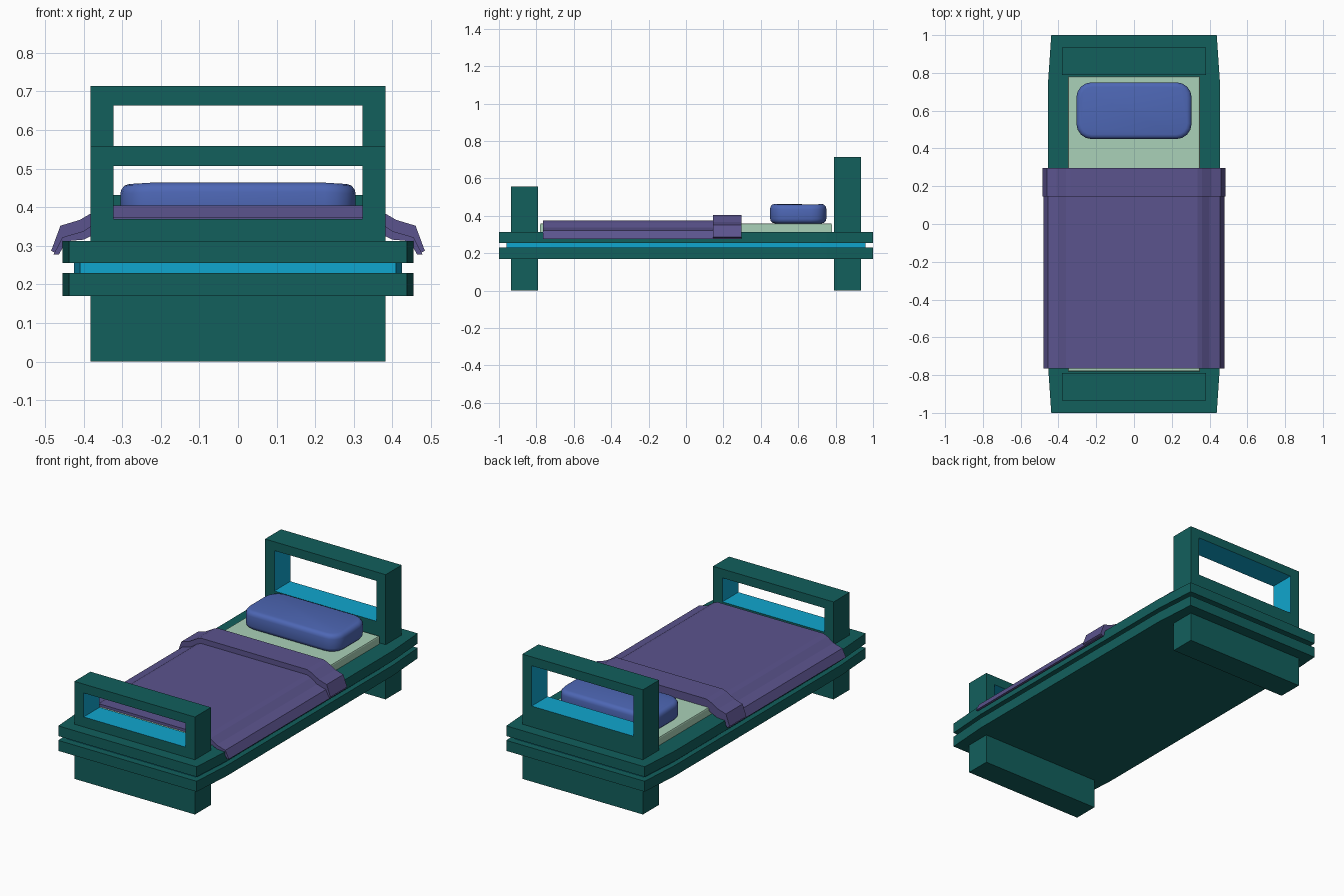
import bpy, bmesh, math

if "Cube" in bpy.data.objects:
    bpy.data.objects.remove(bpy.data.objects["Cube"])


def material(name, rgb):
    m = bpy.data.materials.new(name)
    m.diffuse_color = (*rgb, 1)
    m.use_nodes = True
    m.node_tree.nodes["Principled BSDF"].inputs["Base Color"].default_value = m.diffuse_color
    return m


GREEN = material("dark teal", (0.006, 0.115, 0.108))
CYAN = material("bright cyan", (0.005, 0.38, 0.62))
PURPLE = material("muted purple", (0.105, 0.088, 0.27))
BLUE = material("pillow blue", (0.075, 0.135, 0.46))
MINT = material("pale mint", (0.40, 0.64, 0.48))


def finish(name, bm, *mats):
    bmesh.ops.recalc_face_normals(bm, faces=bm.faces[:])
    me = bpy.data.meshes.new(name)
    bm.to_mesh(me)
    bm.free()
    ob = bpy.data.objects.new(name, me)
    bpy.context.collection.objects.link(ob)
    for m in mats:
        me.materials.append(m)
    return ob


def prism(pts, vec):
    """Extrude a closed outline of 3D points along vec."""
    bm = bmesh.new()
    f = bm.faces.new([bm.verts.new(p) for p in pts])
    r = bmesh.ops.extrude_face_region(bm, geom=[f], use_keep_orig=True)
    bmesh.ops.translate(bm, vec=vec, verts=[g for g in r["geom"] if isinstance(g, bmesh.types.BMVert)])
    bmesh.ops.recalc_face_normals(bm, faces=bm.faces[:])
    return bm


def box(x, y0, y1, z0, z1):
    return prism([(-x, y0, z0), (x, y0, z0), (x, y1, z0), (-x, y1, z0)], (0, 0, z1 - z0))


def slab(name, s, sy, z0, z1, mat):
    half = [(0.455, -0.75), (0.455, 0.75), (0.438, 1.0)]
    right = [(0.438, -1.0)] + half
    out = right + [(-x, -y) for x, y in right]
    finish(name, prism([(x * s, y * sy, z0) for x, y in out], (0, 0, z1 - z0)), mat)


# Layered base
slab("lower_base", 1, 1, 0.17, 0.23, GREEN)
slab("base_core", 0.935, 0.96, 0.228, 0.257, CYAN)
slab("upper_base", 1, 1, 0.255, 0.313, GREEN)


# End frames with a cyan-lined opening
def end_frame(name, y0, zb, zt, top):
    y1 = y0 + 0.145
    w, o = 0.382, 0.323
    outer = [(-w, 0.31), (w, 0.31), (w, top), (-w, top)]
    inner = [(-o, zb), (o, zb), (o, zt), (-o, zt)]
    bm = bmesh.new()
    rings = [[bm.verts.new((x, y, z)) for x, z in loop] for loop in (outer, inner) for y in (y0, y1)]
    of, ob, nf, nb = rings
    for i in range(4):
        j = (i + 1) % 4
        for quad, mi in (((of, nf), 0), ((ob, nb), 0), ((of, ob), 0), ((nf, nb), 1)):
            a, b = quad
            bm.faces.new([a[i], a[j], b[j], b[i]]).material_index = mi
    finish(name, bm, GREEN, CYAN)


end_frame("headboard", 0.79, 0.432, 0.663, 0.714)
end_frame("footboard", -0.935, 0.37, 0.507, 0.558)

# Block feet
for name, y in (("head_foot_block", 0.79), ("tail_foot_block", -0.935)):
    finish(name, box(0.382, y, y + 0.145, 0, 0.172), GREEN)

# Mattress
bm = box(0.35, -0.78, 0.78, 0.312, 0.36)
bmesh.ops.bevel(bm, geom=[e for e in bm.edges if all(v.co.z > 0.35 for v in e.verts)],
                offset=0.008, segments=2, profile=0.5, affect='EDGES')
finish("mattress", bm, MINT)


# Draped blanket and its folded-over top edge
def drape(name, top, under, y0, y1):
    right = top + under[::-1]
    left = [(-x, z) for x, z in under] + [(-x, z) for x, z in top[::-1]]
    bm = prism([(x, y0, z) for x, z in right + left], (0, y1 - y0, 0))
    return finish(name, bm, PURPLE)


drape("blanket",
      [(0.335, 0.375), (0.36, 0.365), (0.40, 0.338), (0.455, 0.322), (0.478, 0.277)],
      [(0.335, 0.35), (0.36, 0.335), (0.40, 0.316), (0.445, 0.312), (0.464, 0.277)], -0.765, 0.294)
drape("blanket_fold",
      [(0.335, 0.405), (0.36, 0.396), (0.41, 0.367), (0.46, 0.352), (0.484, 0.287)],
      [(0.335, 0.36), (0.36, 0.35), (0.40, 0.33), (0.45, 0.316), (0.470, 0.28)], 0.145, 0.296)

# Pillow: rounded outline, softened rim, gently crowned towards the ends
out = []
for k, (cx, cy) in enumerate(((0.225, 0.07), (-0.225, 0.07), (-0.225, -0.07), (0.225, -0.07))):
    for i in range(5):
        a = math.pi / 2 * (k + i / 4)
        out.append((cx + 0.08 * math.cos(a), 0.6 + cy + 0.08 * math.sin(a), 0.36))
bm = prism(out, (0, 0, 0.105))
rim = [e for e in bm.edges if abs(e.verts[0].co.z - e.verts[1].co.z) < 1e-4]
bmesh.ops.bevel(bm, geom=rim, offset=0.024, segments=3, profile=0.5, affect='EDGES')
for v in bm.verts:
    if v.co.z > 0.43:
        v.co.z -= 0.006 * max(0, (abs(v.co.x) - 0.2) / 0.1)
pillow = finish("pillow", bm, BLUE)
bpy.context.view_layer.objects.active = pillow
pillow.select_set(True)
bpy.ops.object.shade_smooth_by_angle(angle=math.radians(35))
